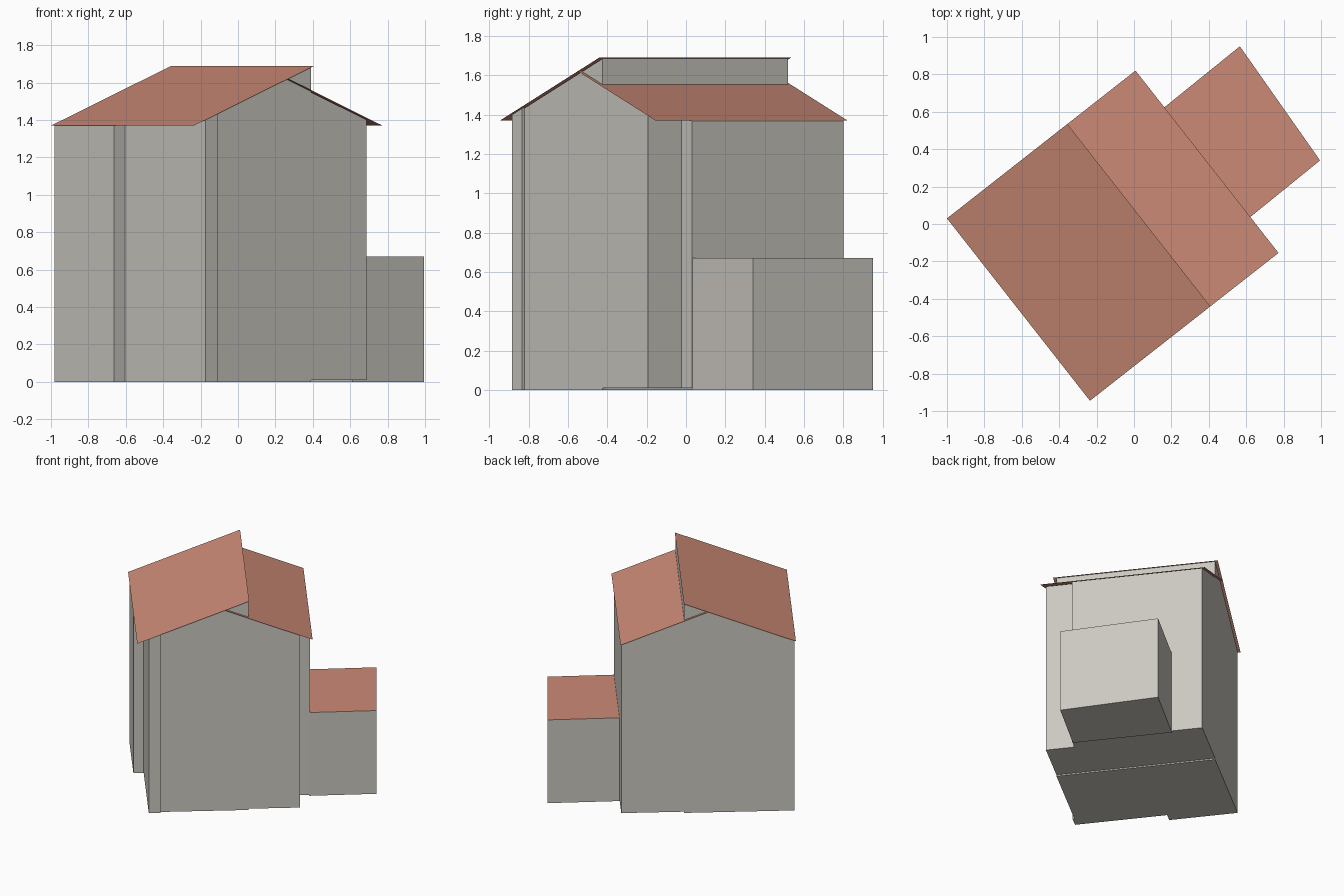
import bpy
import bmesh
from mathutils import Vector

cube = bpy.data.objects.get("Cube")
if cube:
    bpy.data.objects.remove(cube, do_unlink=True)


def material(name, colour):
    mat = bpy.data.materials.new(name)
    mat.use_nodes = True
    mat.diffuse_color = (*colour, 1)
    mat.node_tree.nodes["Principled BSDF"].inputs["Base Color"].default_value = (*colour, 1)
    return mat


WALL = material("grey plaster", (0.60, 0.58, 0.53))
ROOF = material("terracotta roof", (0.60, 0.255, 0.18))

# The house is turned on the ground: s runs along the ridge, t across it
ORIGIN = Vector((-1.0, 0.03, 0))
ALONG = Vector((0.617, -0.787, 0))
ACROSS = Vector((0.787, 0.617, 0))
LENGTH, WIDTH, RIDGE = 1.239, 1.281, 0.818
EAVE, SLOPE, GAP = 1.37, 0.391, 0.004


def place(s, t, z):
    return ORIGIN + ALONG * s + ACROSS * t + Vector((0, 0, z))


def front_slope(t):
    return EAVE + SLOPE * t


def back_slope(t):
    return EAVE + SLOPE * (WIDTH - t)


def finish(name, bm, materials):
    mesh = bpy.data.meshes.new(name)
    bm.to_mesh(mesh)
    bm.free()
    for mat in materials:
        mesh.materials.append(mat)
    obj = bpy.data.objects.new(name, mesh)
    bpy.context.collection.objects.link(obj)
    return obj


def block(name, plan, base, top, materials=(WALL,)):
    """Upright walls on a plan, closed by a top whose height depends on t."""
    bm = bmesh.new()
    low = [bm.verts.new(place(s, t, base)) for s, t in plan]
    high = [bm.verts.new(place(s, t, top(t))) for s, t in plan]
    bm.faces.new(low[::-1])
    bm.faces.new(high).material_index = len(materials) - 1
    for i in range(len(plan)):
        j = (i + 1) % len(plan)
        bm.faces.new((low[i], low[j], high[j], high[i]))
    return finish(name, bm, materials)


def roof_sheet(name, t0, t1, height):
    """Thin roof plane over the full length of the house."""
    bm = bmesh.new()
    corners = [(0, t0), (LENGTH, t0), (LENGTH, t1), (0, t1)]
    bm.faces.new([bm.verts.new(place(s, t, height(t))) for s, t in corners])
    return finish(name, bm, (ROOF,))


# Front half, with stepped facade and corner pier; rises past the back roof
block("front_house",
      [(0.02, 0.01), (0.535, 0.01), (0.535, 0.085), (1.229, 0.085), (1.229, 0.17),
       (1.215, 0.17), (1.215, 0.815), (0.02, 0.815)],
      0, lambda t: front_slope(t) - GAP)

# Back half, with the shallow recess at one corner
block("back_house",
      [(0.02, 0.815), (1.215, 0.815), (1.215, 1.19), (1.0, 1.19),
       (1.0, 1.275), (0.25, 1.275), (0.02, 1.275)],
      0.01, lambda t: back_slope(t) - GAP)

# Low flat-roofed annex, slightly askew
block("annex", [(0.25, 1.27), (0.995, 1.27), (0.987, 1.761), (0.242, 1.80)],
      0, lambda t: 0.67, (WALL, ROOF))

# Roof planes; the front one overshoots the gable peak
roof_sheet("front_roof", 0, RIDGE, front_slope)
roof_sheet("back_roof", WIDTH / 2, WIDTH, back_slope)
